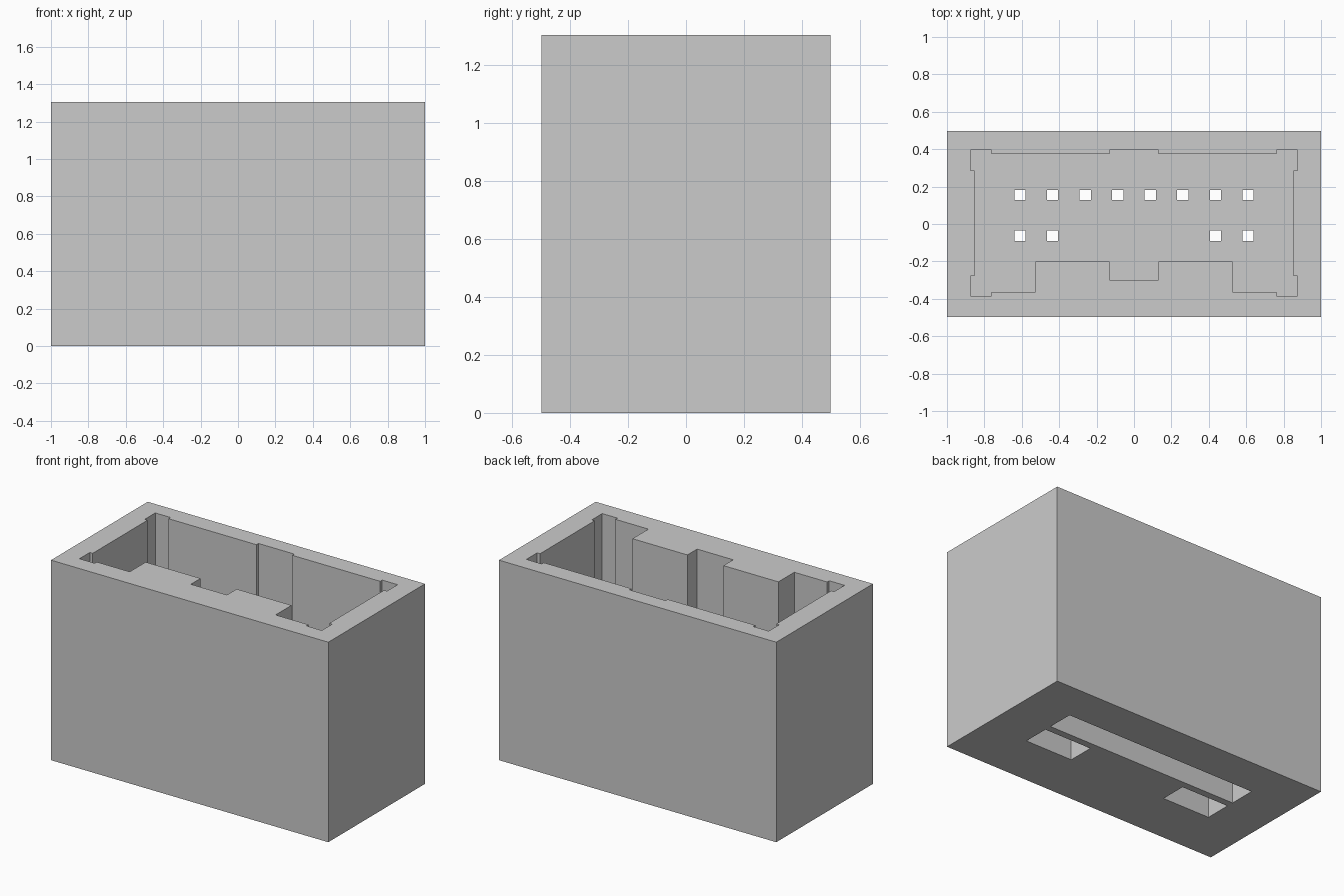
import bpy
import bmesh

cube = bpy.data.objects.get("Cube")
if cube:
    bpy.data.objects.remove(cube, do_unlink=True)

HEIGHT = 1.304
FLOOR = 0.3        # inside floor of the cavity
SLOT_DEPTH = 0.2   # recesses in the underside

grey = bpy.data.materials.new("plain grey")
grey.use_nodes = True
colour = (0.6, 0.6, 0.6, 1)
grey.diffuse_color = colour
grey.node_tree.nodes["Principled BSDF"].inputs["Base Color"].default_value = colour


def prism(name, outline, z0, z1):
    """Extrude an xy outline from z0 to z1."""
    bm = bmesh.new()
    face = bm.faces.new([bm.verts.new((x, y, z0)) for x, y in outline])
    top = bmesh.ops.extrude_face_region(bm, geom=[face])["geom"]
    verts = [v for v in top if isinstance(v, bmesh.types.BMVert)]
    bmesh.ops.translate(bm, verts=verts, vec=(0, 0, z1 - z0))
    bmesh.ops.recalc_face_normals(bm, faces=bm.faces[:])
    mesh = bpy.data.meshes.new(name)
    bm.to_mesh(mesh)
    bm.free()
    mesh.materials.append(grey)
    obj = bpy.data.objects.new(name, mesh)
    bpy.context.collection.objects.link(obj)
    return obj


def rect(x0, x1, y0, y1):
    return [(x0, y0), (x1, y0), (x1, y1), (x0, y1)]


def cut(target, cutter):
    """Subtract the cutter, apply the result and discard the cutter."""
    mod = target.modifiers.new("cut", "BOOLEAN")
    mod.operation = "DIFFERENCE"
    mod.solver = "EXACT"
    mod.object = cutter
    bpy.context.view_layer.objects.active = target
    bpy.ops.object.modifier_apply(modifier=mod.name)
    bpy.data.objects.remove(cutter, do_unlink=True)


# Outer block
housing = prism("housing", rect(-1, 1, -0.498, 0.498), 0, HEIGHT)

# Main cavity: half outline from front centre to back centre, then mirrored
half = [(0.13, -0.3), (0.13, -0.2), (0.526, -0.2), (0.526, -0.364),
        (0.763, -0.364), (0.763, -0.385), (0.874, -0.385), (0.874, -0.278),
        (0.853, -0.278), (0.853, 0.286), (0.874, 0.286), (0.874, 0.396),
        (0.763, 0.396), (0.763, 0.375), (0.13, 0.375), (0.13, 0.396)]
outline = half + [(-x, y) for x, y in reversed(half)]
cut(housing, prism("cavity_cutter", outline, FLOOR, HEIGHT + 0.1))

# Recesses in the underside: one long, two short
for x0, x1, y0, y1 in [(-0.69, 0.69, 0.068, 0.24),
                       (-0.69, -0.35, -0.15, 0.022),
                       (0.35, 0.69, -0.15, 0.022)]:
    cut(housing, prism("slot_cutter", rect(x0, x1, y0, y1), -0.1, SLOT_DEPTH))

# Square pin holes through the floor into the recesses
rows = {0.155: range(8), -0.063: (0, 1, 6, 7)}
for y, columns in rows.items():
    for i in columns:
        x = (i - 3.5) * 0.174
        hole = rect(x - 0.03, x + 0.03, y - 0.027, y + 0.027)
        cut(housing, prism("pin_hole_cutter", hole, SLOT_DEPTH - 0.05, FLOOR + 0.05))
